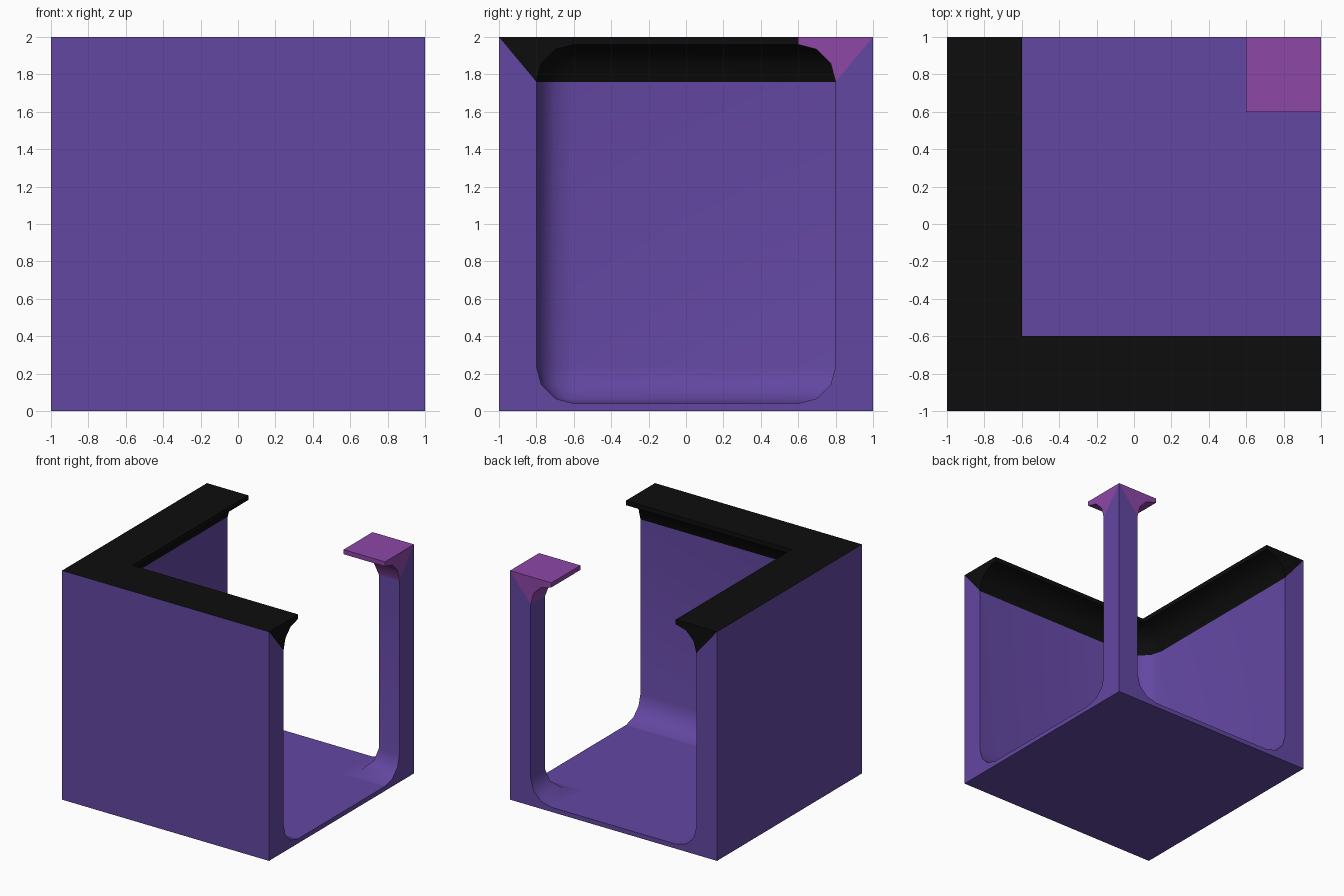
import bpy, bmesh
from math import sin, cos, radians

if "Cube" in bpy.data.objects:
    bpy.data.objects.remove(bpy.data.objects["Cube"])

R, EDGE = 0.2, 0.4              # cove radius, depth of rim from the outer side
STEPS = [radians(a) for a in (0, 30, 60, 90)]


def material(name, rgb):
    m = bpy.data.materials.new(name)
    m.diffuse_color = (*rgb, 1)
    m.use_nodes = True
    m.node_tree.nodes["Principled BSDF"].inputs["Base Color"].default_value = m.diffuse_color
    return m


purple = material("purple", (0.125, 0.063, 0.36))
magenta = material("magenta", (0.27, 0.063, 0.39))
black = material("black", (0.004, 0.004, 0.004))


def finish(bm, name, mat):
    bmesh.ops.remove_doubles(bm, verts=bm.verts[:], dist=1e-4)
    me = bpy.data.meshes.new(name)
    bm.to_mesh(me)
    bm.free()
    me.materials.append(mat)
    ob = bpy.data.objects.new(name, me)
    bpy.context.collection.objects.link(ob)
    bpy.ops.object.select_all(action='DESELECT')
    ob.select_set(True)
    bpy.context.view_layer.objects.active = ob
    bpy.ops.object.shade_smooth_by_angle(angle=radians(35))
    return ob


def wall_path(d):
    """L-shaped path along front and left walls, inset d, rounded inside."""
    if d == 0:
        turn = [(-0.6, -1), (-1, -1), (-1, -1), (-1, -0.6)]
    else:
        r = EDGE - d
        turn = [(-0.6 - r * sin(a), -0.6 - r * cos(a)) for a in STEPS]
    return [(1, -1 + d)] + turn + [(-1 + d, 1)]


def post_path(d):
    """Mitred path around the free corner."""
    return [(1 - d, 1), (1 - d, 1 - d), (1, 1 - d)]


def sweep(name, runs, path, mat):
    """Sweep each run of (inset, z) points; cap both ends with the full outline."""
    bm = bmesh.new()
    first, last = [], []
    for run in runs:
        rows = [[bm.verts.new((x, y, z)) for x, y in path(d)] for d, z in run]
        for lo, hi in zip(rows, rows[1:]):
            for i in range(len(lo) - 1):
                bm.faces.new((lo[i], lo[i + 1], hi[i + 1], hi[i]))
        first += [r[0] for r in rows]
        last += [r[-1] for r in rows]
    bm.faces.new(first)
    bm.faces.new(last[::-1])
    return finish(bm, name, mat)


# Cross-sections: lower body with floor cove, upper rim with ceiling cove
low_cove = [(EDGE - R * sin(a), 0.24 - R * cos(a)) for a in STEPS]
top_cove = [(EDGE - R * cos(a), 1.76 + R * sin(a)) for a in STEPS]
body = [low_cove + [(R, 1.76)], [(0, 2), (0, 0)], [(EDGE, 0)]]
rim = [top_cove + [(EDGE, 2), (0, 2)]]

# Walls and black rim, corner post and its flared cap
sweep("walls", body, wall_path, purple)
sweep("wall_rim", rim, wall_path, black)
sweep("corner_post", body, post_path, purple)
sweep("corner_post_cap", rim, post_path, magenta)

# Floor: underside, upper surface and the two thin open edges
bm = bmesh.new()
for pts in (
    [(-1, -1, 0), (-1, 1, 0), (1, 1, 0), (1, -1, 0)],
    [(x, y, 0.04) for x, y in ((-0.6, -0.6), (1, -0.6), (1, 0.6),
                               (0.6, 0.6), (0.6, 1), (-0.6, 1))],
    [(1, -0.6, 0), (1, 0.6, 0), (1, 0.6, 0.04), (1, -0.6, 0.04)],
    [(0.6, 1, 0), (-0.6, 1, 0), (-0.6, 1, 0.04), (0.6, 1, 0.04)],
):
    bm.faces.new([bm.verts.new(p) for p in pts])
finish(bm, "floor", purple)
